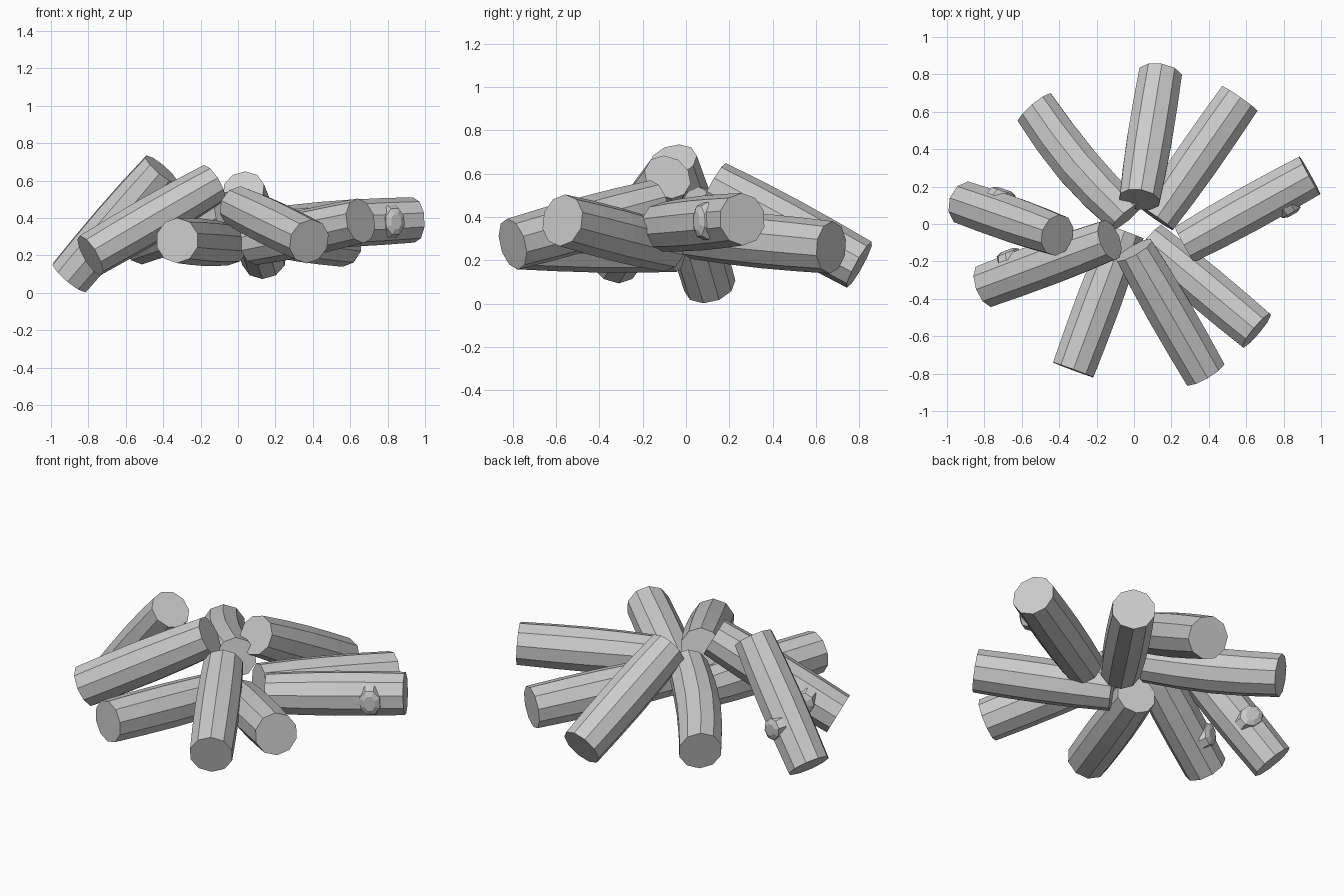
import bpy, bmesh, math
from mathutils import Vector

if "Cube" in bpy.data.objects:
    bpy.data.objects.remove(bpy.data.objects["Cube"])

SIDES = 10
# (position along log, radius) from outer cut to inner cut
PROFILE = [(0, .121), (.25, .125), (.5, .126), (.75, .122), (1, .113)]


def finish(bm, name):
    bmesh.ops.recalc_face_normals(bm, faces=bm.faces)
    me = bpy.data.meshes.new(name)
    bm.to_mesh(me)
    bm.free()
    ob = bpy.data.objects.new(name, me)
    bpy.context.collection.objects.link(ob)
    return ob


def frame(axis):
    side = axis.cross(Vector((0, 0, 1))).normalized()
    return side, side.cross(axis).normalized()


def log(name, outer, inner, bend=0.0):
    """Flat-shaded log, gently bowed sideways by bend."""
    a, b = Vector(outer), Vector(inner)
    axis = (b - a).normalized()
    side, up = frame(axis)
    bm = bmesh.new()
    rings = []
    for t, r in PROFILE:
        c = a.lerp(b, t) + side * bend * math.sin(math.pi * t)
        rings.append([bm.verts.new(c + r * (side * math.cos(k) + up * math.sin(k)))
                      for k in (2 * math.pi * (i + .5) / SIDES for i in range(SIDES))])
    for lo, hi in zip(rings, rings[1:]):
        for i in range(SIDES):
            j = (i + 1) % SIDES
            bm.faces.new((lo[i], lo[j], hi[j], hi[i]))
    bm.faces.new(rings[0])
    bm.faces.new(rings[-1])
    return finish(bm, name)


def knot(name, outer, inner, t, sign):
    """Small branch stub with a raised collar on the side of a log."""
    a, b = Vector(outer), Vector(inner)
    axis = (b - a).normalized()
    side, up = frame(axis)
    c = a.lerp(b, t)
    bm = bmesh.new()
    rings = []
    for dist, half_len, half_h in ((.09, .065, .095), (.127, .06, .075), (.14, .032, .045)):
        rings.append([bm.verts.new(c + side * sign * dist + axis * half_len * math.cos(k)
                                   + up * half_h * math.sin(k))
                      for k in (math.pi * (i + .5) / 4 for i in range(8))])
    for lo, hi in zip(rings, rings[1:]):
        for i in range(8):
            j = (i + 1) % 8
            bm.faces.new((lo[i], lo[j], hi[j], hi[i]))
    bm.faces.new(rings[0])
    bm.faces.new(rings[-1])
    return finish(bm, name)


# name: outer end, inner end, sideways bend
LOGS = {
    "log_right": ((.94, .26, .39), (.27, -.11, .355), 0),
    "log_back_right": ((.565, .67, .26), (.12, .03, .32), 0),
    "log_back": ((.14, .80, .18), (.03, .13, .55), 0),
    "log_back_left": ((-.53, .62, .27), (-.04, .04, .43), .025),
    "log_left": ((-.90, .11, .083), (-.41, -.06, .66), 0),
    "log_front_left": ((-.79, -.33, .20), (-.13, -.085, .585), 0),
    "log_front": ((-.325, -.78, .28), (-.05, -.04, .26), 0),
    "log_front_right": ((.38, -.80, .275), (0, -.14, .46), 0),
    "log_right_front": ((.655, -.57, .385), (.08, -.09, .26), 0),
}
for name, (outer, inner, bend) in LOGS.items():
    log(name, outer, inner, bend)

# branch stubs
for name, t, toward_y in (("log_right", .24, -1), ("log_left", .33, 1), ("log_front_left", .24, 1)):
    outer, inner, _ = LOGS[name]
    s = frame((Vector(inner) - Vector(outer)).normalized())[0]
    knot(name + "_knot", outer, inner, t, toward_y if s.y > 0 else -toward_y)
